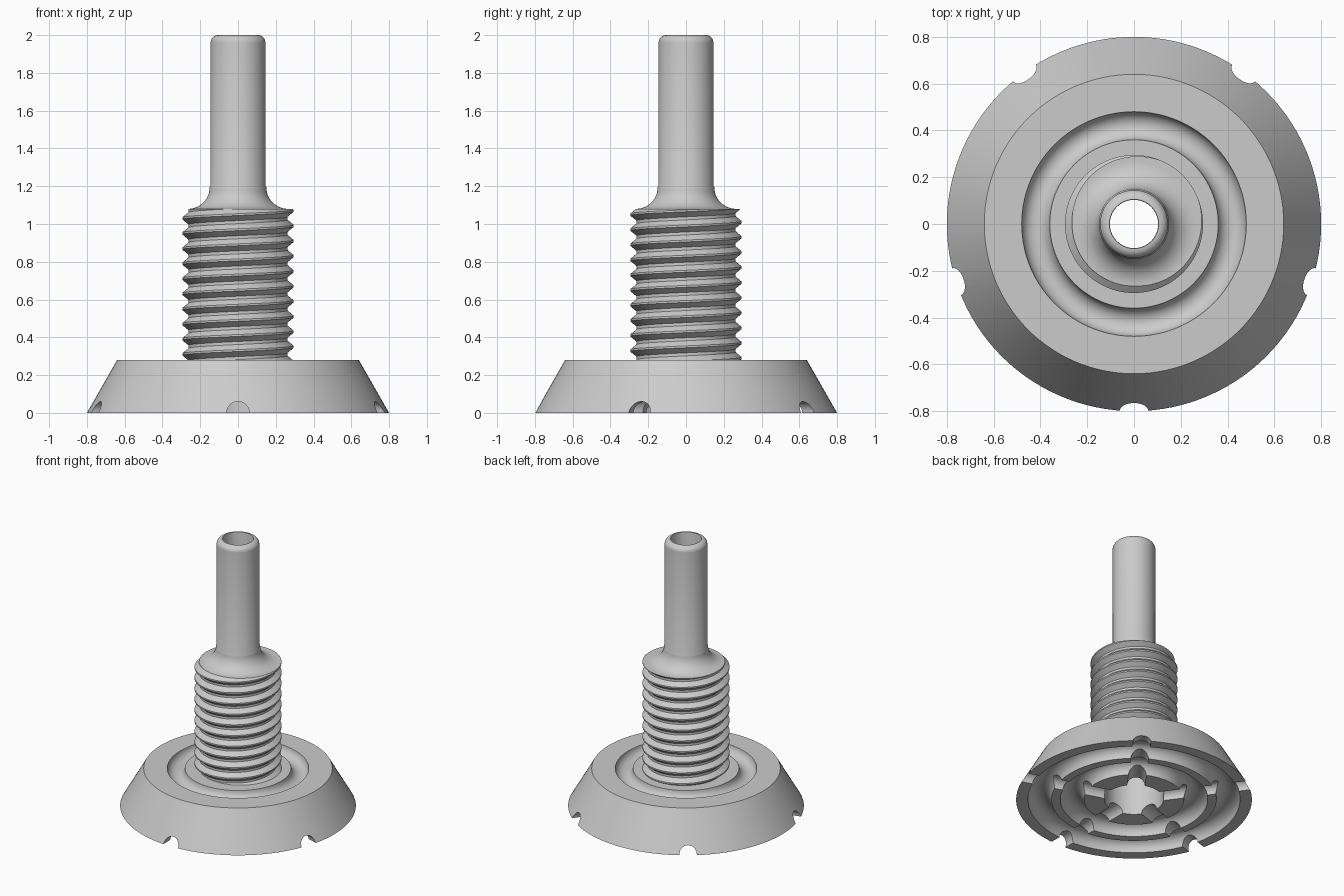
import bpy, bmesh
from math import sin, cos, pi, radians, hypot
from mathutils import Matrix

if "Cube" in bpy.data.objects:
    bpy.data.objects.remove(bpy.data.objects["Cube"])

SEG = 120


def finish(name, bm):
    bmesh.ops.recalc_face_normals(bm, faces=bm.faces[:])
    me = bpy.data.meshes.new(name)
    bm.to_mesh(me)
    bm.free()
    ob = bpy.data.objects.new(name, me)
    bpy.context.collection.objects.link(ob)
    return ob


def smooth(ob):
    bpy.ops.object.select_all(action='DESELECT')
    ob.select_set(True)
    bpy.context.view_layer.objects.active = ob
    bpy.ops.object.shade_smooth_by_angle(angle=radians(30))


def arc(cx, cz, r, a0, a1, n=12):
    return [(cx + r * cos(radians(a0 + (a1 - a0) * i / n)),
             cz + r * sin(radians(a0 + (a1 - a0) * i / n))) for i in range(n + 1)]


def revolve(name, profile):
    """Closed profile of (radius, height) points spun around z."""
    bm = bmesh.new()
    rings = [[bm.verts.new((r * cos(2 * pi * i / SEG), r * sin(2 * pi * i / SEG), z))
              for r, z in profile] for i in range(SEG)]
    n = len(profile)
    for i in range(SEG):
        a, b = rings[i], rings[(i + 1) % SEG]
        for j in range(n):
            k = (j + 1) % n
            bm.faces.new((a[j], b[j], b[k], a[k]))
    return finish(name, bm)


# Flared base: ring groove on top, two ring grooves underneath, central bore
base = revolve("base", [(0.2, 0)]
               + arc(0.42, 0, 0.08, 180, 0)
               + arc(0.64, 0, 0.08, 180, 0)
               + [(0.8, 0), (0.64, 0.28)]
               + arc(0.42, 0.28, 0.06, 0, -180)
               + [(0.2, 0.28)])

# Five radial drain channels cut into the underside
bm = bmesh.new()
for k in range(5):
    turn = Matrix.Rotation(radians(-90 + 72 * k), 4, 'Z')
    lay = Matrix.Translation((0.53, 0, 0)) @ Matrix.Rotation(pi / 2, 4, 'Y')
    bmesh.ops.create_cone(bm, cap_ends=True, segments=32, radius1=0.06,
                          radius2=0.06, depth=0.74, matrix=turn @ lay)
cutter = finish("channel_cutter", bm)
cutter.hide_render = True
mod = base.modifiers.new("channels", 'BOOLEAN')
mod.operation = 'DIFFERENCE'
mod.solver = 'EXACT'
mod.object = cutter
bpy.context.view_layer.objects.active = base
bpy.ops.object.modifier_apply(modifier=mod.name)
bpy.data.objects.remove(cutter, do_unlink=True)
smooth(base)

# Hollow stem: core, concave neck, thin tube with a rounded tip
stem = revolve("stem", [(0.2, 0.28), (0.25, 0.28), (0.25, 1.08), (0.265, 1.08)]
               + arc(0.265, 1.195, 0.115, 270, 180)
               + [(0.145, 1.205)]
               + arc(0.105, 1.96, 0.04, 0, 90, 8)
               + [(0.103, 1.99), (0.103, 1.2), (0.2, 1.0)])
smooth(stem)

# Right-handed screw thread: helical strip trimmed flat at both ends
PITCH, N = 0.08, 96
tooth = [(0.262, -0.032), (0.295, -0.005), (0.295, 0.005), (0.262, 0.032)]
bm = bmesh.new()
turns = 14
cols = []
for i in range(N):
    t = i / N
    cols.append([bm.verts.new((r * cos(2 * pi * t), r * sin(2 * pi * t),
                               1.07 + PITCH * (t + k - turns + 2) + dz))
                 for k in range(turns) for r, dz in tooth])
for i in range(N):
    a = cols[i]
    # the last column joins the first one, one turn higher
    b = cols[i + 1] if i < N - 1 else cols[0][len(tooth):]
    for j in range(min(len(a), len(b)) - 1):
        bm.faces.new((a[j], b[j], b[j + 1], a[j + 1]))
for z, up in ((1.08, 1), (0.275, -1)):
    bmesh.ops.bisect_plane(bm, geom=bm.verts[:] + bm.edges[:] + bm.faces[:], dist=1e-6,
                           plane_co=(0, 0, z), plane_no=(0, 0, up), clear_outer=True)
# flat collar closing the thread's cut ends inward
rim = [e for e in bm.edges if e.is_boundary]
new = bmesh.ops.extrude_edge_only(bm, edges=rim)["geom"]
for v in new:
    if isinstance(v, bmesh.types.BMVert):
        s = 0.24 / hypot(v.co.x, v.co.y)
        v.co.x *= s
        v.co.y *= s
thread = finish("screw_thread", bm)
smooth(thread)
